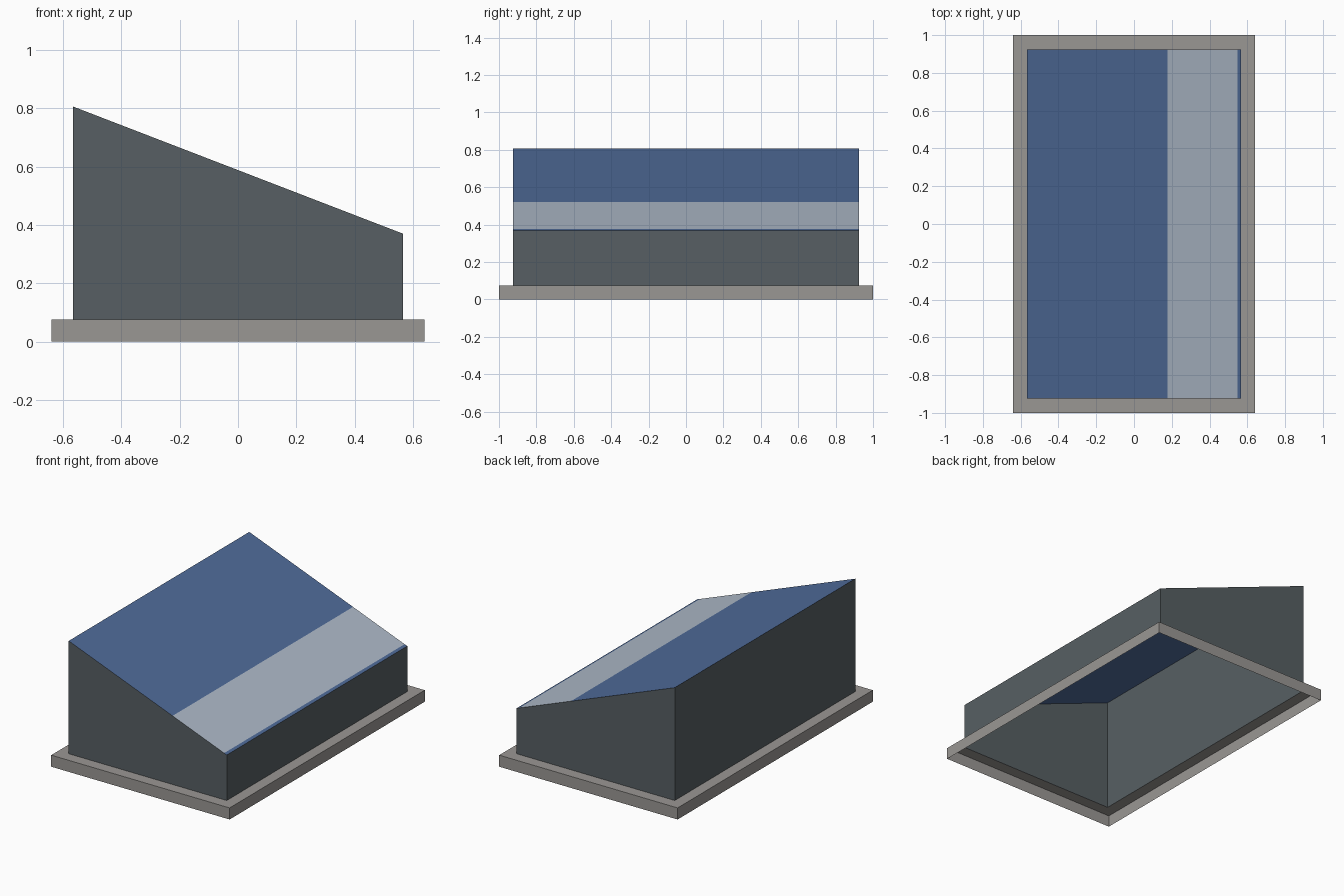
import bpy

if "Cube" in bpy.data.objects:
    bpy.data.objects.remove(bpy.data.objects["Cube"])

# main dimensions
OX, OY = 0.64, 1.0        # outer kerb half sizes
IX, IY = 0.567, 0.925     # wall half sizes
KERB, HIGH, LOW = 0.075, 0.807, 0.37


def material(name, rgb):
    def lin(c):
        c /= 255
        return c / 12.92 if c <= 0.04045 else ((c + 0.055) / 1.055) ** 2.4
    m = bpy.data.materials.new(name)
    m.diffuse_color = (*[lin(c) for c in rgb], 1)
    m.use_nodes = True
    m.node_tree.nodes["Principled BSDF"].inputs["Base Color"].default_value = m.diffuse_color
    return m


def roof_z(x):
    return HIGH + (LOW - HIGH) * (x + IX) / (2 * IX)


def ring(hx, hy, height):
    """Rectangle of four points, counter-clockwise; height is a function of x."""
    return [(x, y, height(x)) for x, y in ((-hx, -hy), (hx, -hy), (hx, hy), (-hx, hy))]


def build(name, verts, faces, mats):
    me = bpy.data.meshes.new(name)
    me.from_pydata(verts, [], faces)
    for m in mats:
        me.materials.append(m)
    ob = bpy.data.objects.new(name, me)
    bpy.context.collection.objects.link(ob)
    return ob


def loft(name, rings, mat):
    """Open sheet joining successive rectangles."""
    verts = [p for r in rings for p in r]
    faces = [(4 * k + i, 4 * k + (i + 1) % 4, 4 * k + 4 + (i + 1) % 4, 4 * k + 4 + i)
             for k in range(len(rings) - 1) for i in range(4)]
    return build(name, verts, faces, [mat])


stone = material("warm grey", (154, 151, 148))
slate = material("dark slate", (87, 95, 99))
blue = material("roof blue", (80, 108, 154))
pale = material("pale blue grey", (174, 186, 201))

# kerb: outer skirt and flat ledge, open underneath
loft("base_kerb", [ring(OX, OY, lambda x: 0.0),
                   ring(OX, OY, lambda x: KERB),
                   ring(IX, IY, lambda x: KERB)], stone)

# walls: open shell with a sloping top
loft("walls", [ring(IX, IY, lambda x: KERB), ring(IX, IY, roof_z)], slate)

# sloping roof with a pale band near the low edge
xs = (-IX, 0.178, 0.548, IX)
roof = build("roof", [(x, y, roof_z(x)) for x in xs for y in (-IY, IY)],
             [(2 * i, 2 * i + 2, 2 * i + 3, 2 * i + 1) for i in range(3)], [blue, pale])
roof.data.polygons[1].material_index = 1
